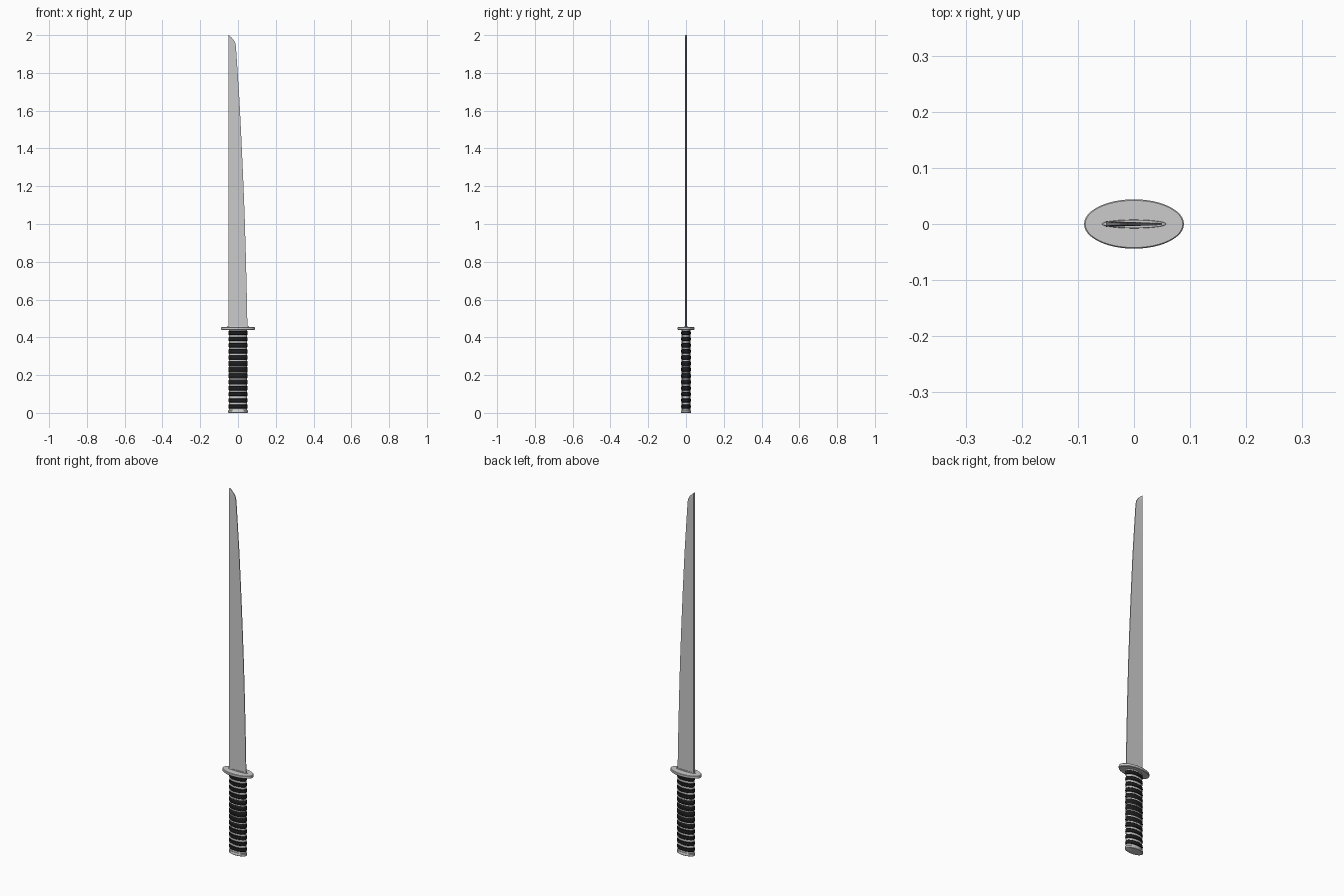
import bpy, bmesh, math

if "Cube" in bpy.data.objects:
    bpy.data.objects.remove(bpy.data.objects["Cube"])

SIDES = 48
dark = bpy.data.materials.new("dark_wrap")
dark.diffuse_color = (0.012, 0.012, 0.012, 1)
dark.use_nodes = True
dark.node_tree.nodes["Principled BSDF"].inputs["Base Color"].default_value = dark.diffuse_color


def finish(name, bm, mat=None, smooth=True):
    bmesh.ops.recalc_face_normals(bm, faces=bm.faces)
    mesh = bpy.data.meshes.new(name)
    bm.to_mesh(mesh)
    bm.free()
    ob = bpy.data.objects.new(name, mesh)
    bpy.context.collection.objects.link(ob)
    if mat:
        mesh.materials.append(mat)
    if smooth:
        bpy.ops.object.select_all(action='DESELECT')
        ob.select_set(True)
        bpy.context.view_layer.objects.active = ob
        bpy.ops.object.shade_smooth_by_angle(angle=math.radians(35))
    return ob


def oval(name, profile, mat=None):
    """Stack of oval rings (x radius, y radius, z), capped at both ends."""
    bm = bmesh.new()
    rings = []
    for rx, ry, z in profile:
        rings.append([bm.verts.new((rx * math.cos(2 * math.pi * i / SIDES),
                                    ry * math.sin(2 * math.pi * i / SIDES), z))
                      for i in range(SIDES)])
    for a, b in zip(rings, rings[1:]):
        for i in range(SIDES):
            j = (i + 1) % SIDES
            bm.faces.new((a[i], a[j], b[j], b[i]))
    bm.faces.new(rings[0])
    bm.faces.new(rings[-1])
    return finish(name, bm, mat)


# Pommel cap, grip core, guard and blade collar
oval("pommel", [(0.05, 0.025, 0), (0.053, 0.027, 0.002),
                (0.053, 0.027, 0.011), (0.05, 0.025, 0.014)])
oval("grip_core", [(0.048, 0.0225, 0.012), (0.048, 0.0225, 0.442)])
oval("guard", [(0.087, 0.042, 0.440), (0.089, 0.044, 0.442),
               (0.089, 0.044, 0.453), (0.087, 0.042, 0.455)])
oval("blade_collar", [(0.058, 0.008, 0.453), (0.056, 0.007, 0.459)])

# Dark wrap bands, packed closer together in the middle of the grip
COUNT, LOW, HIGH = 13, 0.018, 0.439
pitch = (HIGH - LOW) / COUNT
for k in range(COUNT):
    z = LOW + (k + 0.5) * pitch
    spread = abs(k - COUNT // 2) / (COUNT // 2)
    h = (pitch - (0.002 + 0.009 * min(1, spread * 1.5))) / 2
    oval(f"wrap_band_{k + 1}", [(0.048, 0.0225, z - h), (0.0505, 0.025, z - h * 0.75),
                                (0.051, 0.0255, z), (0.0505, 0.025, z + h * 0.75),
                                (0.048, 0.0225, z + h)], dark)

# Blade: straight thick spine on the left, curved thin cutting edge on the right
edge = [(0.050, 0.45), (0.046, 0.65), (0.041, 0.85), (0.035, 1.05), (0.027, 1.25),
        (0.018, 1.45), (0.008, 1.65), (-0.003, 1.82), (-0.011, 1.94),
        (-0.015, 1.960), (-0.024, 1.976), (-0.036, 1.989), (-0.0485, 2.0)]
bm = bmesh.new()
SPINE, THICK, THIN = -0.05, 0.005, 0.002
rows = []
for x, z in edge:
    rows.append([bm.verts.new(p) for p in ((SPINE, -THICK, z), (x, -THIN, z),
                                           (x, THIN, z), (SPINE, THICK, z))])
for a, b in zip(rows, rows[1:]):
    for i in range(4):
        j = (i + 1) % 4
        bm.faces.new((a[i], a[j], b[j], b[i]))
bm.faces.new(rows[0])
bm.faces.new(rows[-1])
finish("blade", bm)
